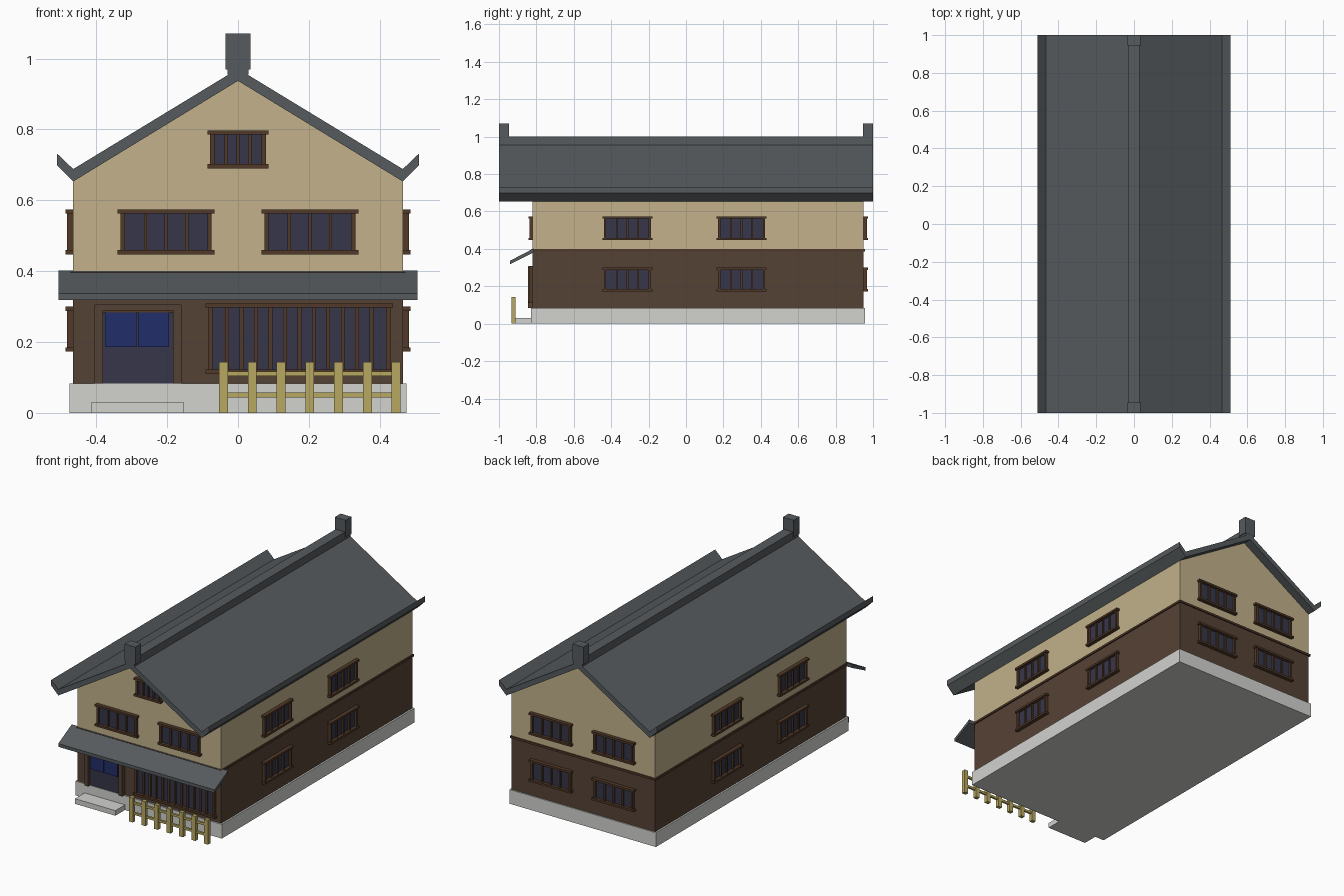
import bpy, bmesh, math
from mathutils import Matrix, Vector

if "Cube" in bpy.data.objects:
    bpy.data.objects.remove(bpy.data.objects["Cube"])


def material(name, r, g, b):
    lin = [((c / 255 + 0.055) / 1.055) ** 2.4 for c in (r, g, b)]
    m = bpy.data.materials.new(name)
    m.diffuse_color = (*lin, 1)
    m.use_nodes = True
    m.node_tree.nodes["Principled BSDF"].inputs["Base Color"].default_value = m.diffuse_color
    return m


PLASTER = material("plaster", 194, 177, 139)
WOOD = material("wood_wall", 85, 66, 53)
TRIM = material("dark_trim", 82, 58, 41)
GLASS = material("dark_glass", 54, 54, 74)
ROOF = material("roof_tile", 86, 91, 94)
STONE = material("pale_stone", 210, 210, 207)
BAMBOO = material("bamboo", 184, 169, 98)
CLOTH = material("blue_cloth", 34, 46, 106)


def add_box(bm, lo, hi, slot=0):
    size = [b - a for a, b in zip(lo, hi)]
    mid = [(a + b) / 2 for a, b in zip(lo, hi)]
    m = Matrix.Translation(mid) @ Matrix.Diagonal((*size, 1))
    verts = bmesh.ops.create_cube(bm, size=1, matrix=m)["verts"]
    for f in {f for v in verts for f in v.link_faces}:
        f.material_index = slot


def finish(bm, name, mats, matrix=None):
    if matrix:
        bm.transform(matrix)
    bmesh.ops.recalc_face_normals(bm, faces=bm.faces)
    me = bpy.data.meshes.new(name)
    bm.to_mesh(me)
    bm.free()
    for m in mats:
        me.materials.append(m)
    ob = bpy.data.objects.new(name, me)
    bpy.context.collection.objects.link(ob)
    return ob


def box(name, mat, lo, hi):
    bm = bmesh.new()
    add_box(bm, lo, hi)
    return finish(bm, name, [mat])


def prism(name, mat, points, start, end, axis="y"):
    """Extrude a closed profile along y (points are x,z) or x (points are y,z)."""
    bm = bmesh.new()
    put = (lambda p, d: (p[0], d, p[1])) if axis == "y" else (lambda p, d: (d, *p))
    face = bm.faces.new([bm.verts.new(put(p, start)) for p in points])
    new = bmesh.ops.extrude_face_region(bm, geom=[face])["geom"]
    move = Vector((0, end - start, 0) if axis == "y" else (end - start, 0, 0))
    bmesh.ops.translate(bm, vec=move, verts=[v for v in new if isinstance(v, bmesh.types.BMVert)])
    return finish(bm, name, [mat])


def window(name, origin, turn, width, z0, z1, panes, bar=0.009, side=0.02):
    """Barred window facing -y locally, turned about z and moved to the wall."""
    bm = bmesh.new()
    h, rail = width / 2, 0.012
    for z in (z0, z1 - rail):
        add_box(bm, (-h, -0.022, z), (h, 0.005, z + rail))
    for s in (-1, 1):
        x = s * (h - side / 2 - 0.004)
        add_box(bm, (x - 0.006, -0.017, z0 + rail), (x + 0.006, 0.005, z1 - rail))
    inner = h - side
    add_box(bm, (-inner - 0.004, -0.004, z0 + rail), (inner + 0.004, 0.005, z1 - rail), 1)
    for i in range(1, panes):
        x = -inner + 2 * inner * i / panes
        add_box(bm, (x - bar / 2, -0.013, z0 + rail), (x + bar / 2, 0.005, z1 - rail))
    m = Matrix.Translation((*origin, 0)) @ Matrix.Rotation(math.radians(turn), 4, "Z")
    return finish(bm, name, [TRIM, GLASS], m)


W, FRONT, BACK = 0.465, -0.82, 0.95

# Foundation, doorstep and walls
box("foundation", STONE, (-0.475, -0.828, 0), (0.475, 0.957, 0.083))
box("doorstep", STONE, (-0.415, -0.917, 0), (-0.153, -0.82, 0.03))
box("lower_walls", WOOD, (-W, FRONT, 0.083), (W, BACK, 0.39))
prism("upper_walls", PLASTER,
      [(-W, 0.39), (W, 0.39), (W, 0.66), (0, 0.945), (-W, 0.66)], FRONT, BACK)
box("floor_band", TRIM, (-0.472, -0.826, 0.386), (0.472, 0.957, 0.398))

# Main roof with upturned eaves, ridge and ridge end blocks
half = [(0.465, 0.688), (0.511, 0.732), (0.511, 0.699), (0.465, 0.653)]
profile = [(0, 0.971)] + half + [(0, 0.937)] + [(-x, z) for x, z in reversed(half)]
prism("main_roof", ROOF, profile, -1, 1)
box("ridge", ROOF, (-0.03, -0.999, 0.955), (0.03, 0.999, 1.0))
for label, y in (("front", -1), ("back", 0.946)):
    box(label + "_ridge_block", ROOF, (-0.035, y, 0.969), (0.035, y + 0.054, 1.07))

# Sloping awning across the front
prism("awning", ROOF, [(-0.815, 0.402), (-0.94, 0.337), (-0.94, 0.318), (-0.815, 0.381)],
      -0.507, 0.507, "x")

# Windows on every wall
for s, label in ((-1, "left"), (1, "right")):
    window("front_upper_window_" + label, (s * 0.203, FRONT), 0, 0.273, 0.447, 0.574, 4)
    for z0, level in ((0.447, "upper"), (0.173, "lower")):
        z1 = z0 + 0.127
        window(f"back_{level}_window_{label}", (s * 0.203, BACK), 180, 0.273, z0, z1, 4)
        for y, pos in ((-0.313, "front"), (0.297, "rear")):
            window(f"{label}_{level}_window_{pos}", (s * W, y), s * 90, 0.267, z0, z1, 4)
window("attic_window", (0, FRONT), 0, 0.173, 0.69, 0.797, 4)
window("lattice_window", (0.173, FRONT), 0, 0.53, 0.11, 0.309, 12, bar=0.011)

# Doorway: frame, door leaf, rod and split curtain
bm = bmesh.new()
for x0, x1 in ((-0.405, -0.381), (-0.184, -0.16)):
    add_box(bm, (x0, -0.845, 0.083), (x1, -0.815, 0.306))
add_box(bm, (-0.405, -0.845, 0.289), (-0.16, -0.815, 0.306))
finish(bm, "door_frame", [WOOD])
box("door", GLASS, (-0.381, -0.825, 0.083), (-0.184, -0.815, 0.289))
box("curtain_rod", TRIM, (-0.384, -0.838, 0.283), (-0.181, -0.832, 0.289))
for x0, label in ((-0.374, "left"), (-0.282, "right")):
    box("curtain_" + label, CLOTH, (x0, -0.838, 0.186), (x0 + 0.088, -0.833, 0.287))

# Bamboo fence
bm = bmesh.new()
for i in range(7):
    x = -0.041 + 0.0812 * i
    add_box(bm, (x - 0.0125, -0.933, 0), (x + 0.0125, -0.911, 0.143))
for z in (0.044, 0.104):
    add_box(bm, (-0.041, -0.928, z), (0.446, -0.916, z + 0.013))
finish(bm, "fence", [BAMBOO])
